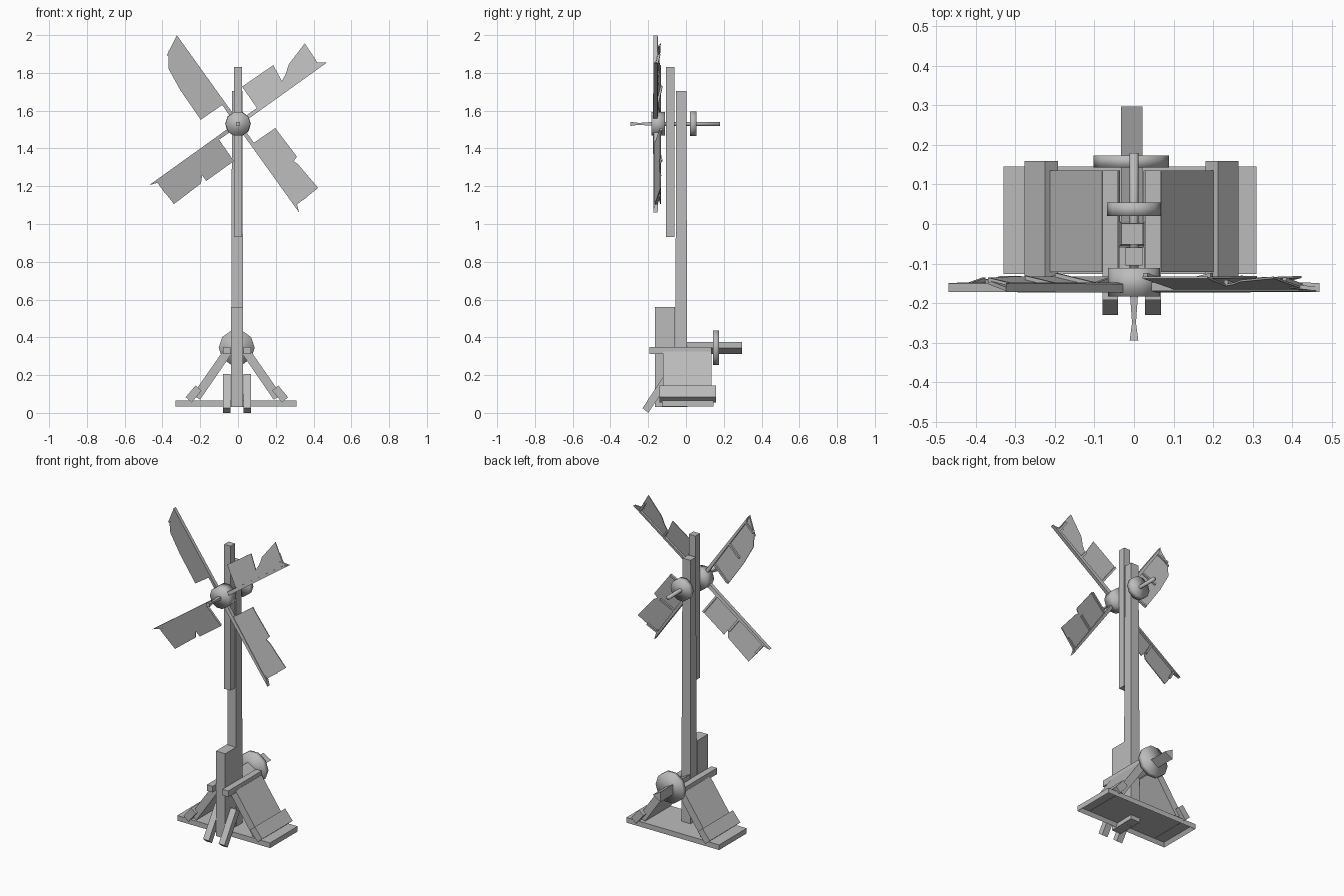
import bpy, bmesh, math
from mathutils import Vector

cube = bpy.data.objects.get("Cube")
if cube:
    bpy.data.objects.remove(cube, do_unlink=True)

grey = bpy.data.materials.new("plain grey")
grey.use_nodes = True
colour = (0.5, 0.5, 0.5, 1)
grey.diffuse_color = colour
grey.node_tree.nodes["Principled BSDF"].inputs["Base Color"].default_value = colour

MID = -0.006      # centre line of the lower frame
AXLE = 1.53       # height of the sail axle


def finish(name, bm, smooth=False):
    bmesh.ops.recalc_face_normals(bm, faces=bm.faces)
    mesh = bpy.data.meshes.new(name)
    bm.to_mesh(mesh)
    bm.free()
    mesh.materials.append(grey)
    for p in mesh.polygons:
        p.use_smooth = smooth
    obj = bpy.data.objects.new(name, mesh)
    bpy.context.collection.objects.link(obj)
    return obj


def prism(name, outline, lo, hi, place, smooth=False):
    """Extrude an outline from lo to hi; place maps (a, b, depth) to a point."""
    bm = bmesh.new()
    ends = [[bm.verts.new(place(a, b, c)) for a, b in outline] for c in (lo, hi)]
    for ring in ends:
        bm.faces.new(ring)
    n = len(outline)
    for i in range(n):
        j = (i + 1) % n
        bm.faces.new((ends[0][i], ends[0][j], ends[1][j], ends[1][i]))
    return finish(name, bm, smooth)


def along_y(a, b, c):
    return Vector((a, c, b))


def along_x(a, b, c):
    return Vector((c, a, b))


def box(name, x, y, z, taper=1.0):
    bm = bmesh.new()
    bmesh.ops.create_cube(bm, size=1)
    for v in bm.verts:
        s = taper if v.co.z > 0 else 1.0
        v.co = Vector(((x[0] + x[1]) / 2 + v.co.x * s * (x[1] - x[0]),
                       (y[0] + y[1]) / 2 + v.co.y * s * (y[1] - y[0]),
                       (z[0] + z[1]) / 2 + v.co.z * (z[1] - z[0])))
    return finish(name, bm)


def disc(name, x, z, radius, y0, y1, sides=10, smooth=True):
    ring = [(x + radius * math.cos(math.tau * i / sides),
             z + radius * math.sin(math.tau * i / sides)) for i in range(sides)]
    return prism(name, ring, y0, y1, along_y, smooth)


# Base tray, hollow underneath
bm = bmesh.new()
bmesh.ops.create_cube(bm, size=1)
for v in bm.verts:
    v.co = Vector((-0.01 + v.co.x * 0.64, 0.009 + v.co.y * 0.272, 0.05 + v.co.z * 0.032))
under = [f for f in bm.faces if f.normal.z < -0.5]
bmesh.ops.inset_region(bm, faces=under, thickness=0.02)
for v in {v for f in under for v in f.verts}:
    v.co.z += 0.022
finish("base", bm)

# Upright posts
box("front_post", (-0.038, 0.026), (-0.163, -0.058), (0.03, 0.56))
box("main_post", (-0.037, 0.028), (-0.057, 0.007), (0.03, 1.705), 0.84)
box("upper_post", (-0.022, 0.022), (-0.105, -0.06), (0.93, 1.83))

# Mirrored frame parts: beams, front legs, sloping panels and their end boards
panel = [(0.045, 0.335), (0.075, 0.325), (0.235, 0.095), (0.195, 0.07), (0.03, 0.31)]
board = [(0.187, 0.118), (0.219, 0.145), (0.271, 0.083), (0.239, 0.055)]
leg = [(-0.23, 0.025), (-0.2, 0), (-0.08, 0.18), (-0.112, 0.205)]
for side, s in (("left", 1), ("right", -1)):
    inner, outer = MID + s * 0.034, MID + s * 0.074
    box(side + "_beam", sorted((inner, outer)), (-0.192, 0.136), (0.312, 0.35))
    prism(side + "_front_leg", leg, inner, outer, along_x)
    for part, outline, y0, y1 in (("_panel", panel, -0.122, 0.135),
                                  ("_end_board", board, -0.14, 0.16)):
        prism(side + part, [(MID + s * x, z) for x, z in outline], y0, y1, along_y)

# Lower wheel on its three-sided shaft
disc("lower_wheel", -0.007, 0.345, 0.095, 0.143, 0.174)
disc("lower_shaft", -0.015, 0.343, 0.036, 0, 0.297, 3, False)

# Sail axle, hub, rear wheel and flared front spindle
disc("axle", 0, AXLE, 0.012, -0.13, 0.18, 6)
disc("sail_hub", 0, AXLE, 0.066, -0.183, -0.112)
disc("rear_wheel", 0, AXLE, 0.068, 0.02, 0.055)
spindle = [(-0.295, 0.011), (-0.25, 0.005), (-0.18, 0.01)]
side_profile = spindle + [(y, -w) for y, w in reversed(spindle)]
bm = bmesh.new()
rings = [[bm.verts.new((w * a, y, AXLE + w * b)) for a, b in
          ((-1, -1), (1, -1), (1, 1), (-1, 1))] for y, w in spindle]
for r, q in zip(rings, rings[1:]):
    for i in range(4):
        j = (i + 1) % 4
        bm.faces.new((r[i], r[j], q[j], q[i]))
bm.faces.new(rings[0])
bm.faces.new(rings[-1])
finish("spindle", bm)

# Four sails: each cloth has its own torn outer edge (distance along spar, width)
torn_edges = [
    [(0.13, 0.15), (0.33, 0.15), (0.32, 0.055), (0.36, 0.075), (0.4, 0.107),
     (0.533, 0.15)],
    [(0.13, 0.15), (0.32, 0.15), (0.45, 0.137), (0.52, 0.09)],
    [(0.13, 0.15), (0.31, 0.153), (0.311, 0.116), (0.34, 0.148), (0.52, 0.157)],
    [(0.13, 0.15), (0.32, 0.158), (0.33, 0.13), (0.355, 0.14), (0.52, 0.157)],
]
spar = [(0.05, -0.01), (0.13, -0.008), (0.57, 0), (0.53, 0.012), (0.05, 0.012)]
tip = [(0.57, 0), (0.512, 0.105), (0.505, 0.1), (0.53, 0)]
for k, edge in enumerate(torn_edges):
    angle = math.radians(34.6 + 90 * k)
    e = Vector((math.cos(angle), 0, math.sin(angle)))
    n = Vector((-math.sin(angle), 0, math.cos(angle)))

    def tilted(u, v, c):
        return e * u + n * v + Vector((0, c + 0.2 * v, AXLE))

    label = "sail_%d_" % (k + 1)
    prism(label + "cloth", [(0.13, 0)] + edge + [(0.53, 0)], -0.168, -0.163, tilted)
    prism(label + "spar", spar, -0.172, -0.15, tilted)
    if k in (0, 1):
        tip_outline = [(u, v * (1 if k else 0.4)) for u, v in tip]
    else:
        tip_outline = [(u, v * 0.2) for u, v in tip]
    prism(label + "tip", tip_outline, -0.17, -0.16, tilted)
    # Ribs behind the cloth
    for u, width in ((0.13, 0.145), (0.315, 0.055 if k == 0 else 0.11), (0.515, 0.085)):
        rib = [(u, 0), (u, width), (u + 0.012, width), (u + 0.012, 0)]
        prism(label + "rib", rib, -0.165, -0.153, tilted)
